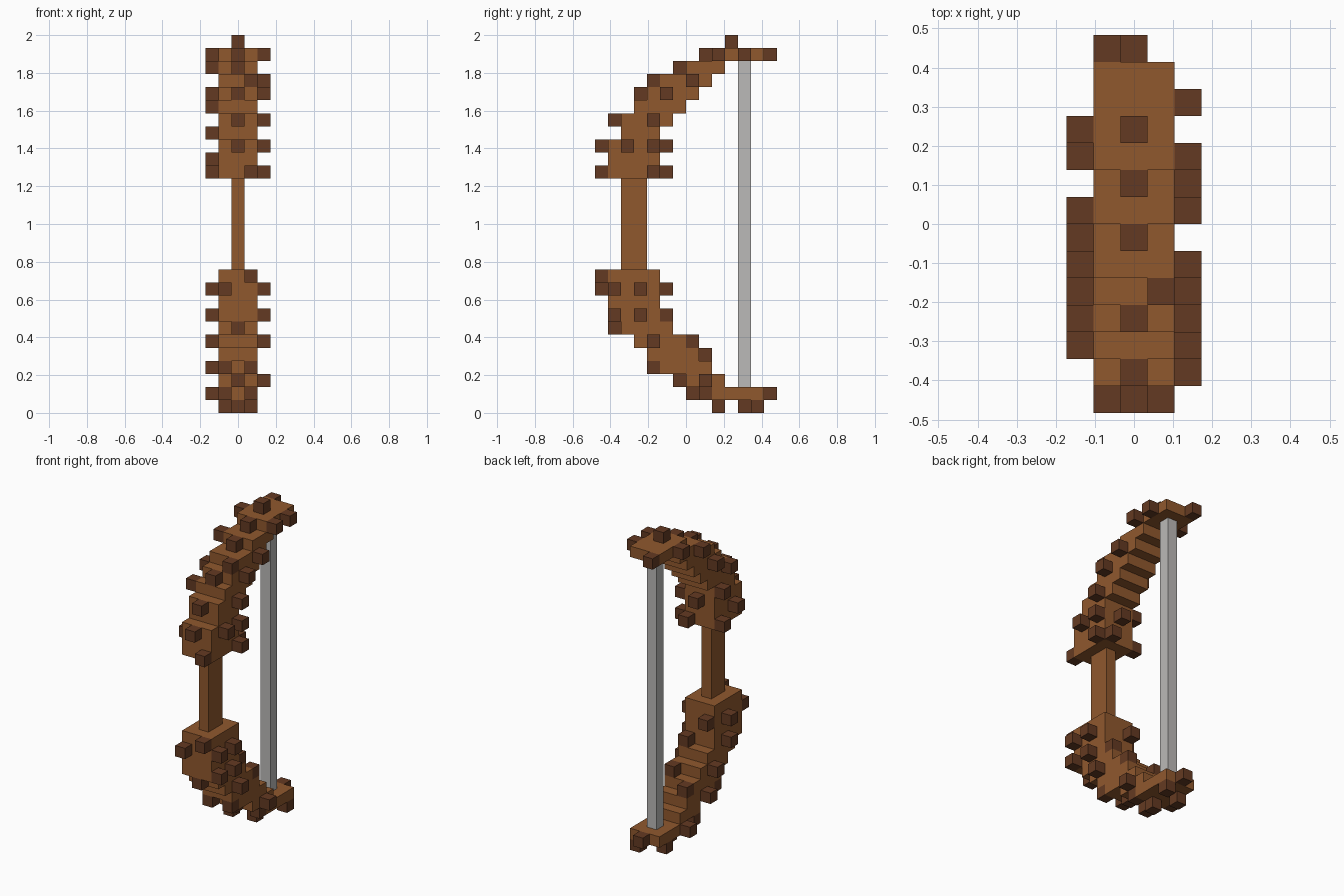
import bpy
import bmesh
from mathutils import Matrix, Vector

cube = bpy.data.objects.get("Cube")
if cube:
    bpy.data.objects.remove(cube, do_unlink=True)

UNIT = 2 / 29  # edge of one block
ORIGIN = Vector((-2.5, -7, 0))


def material(name, color):
    mat = bpy.data.materials.new(name)
    mat.use_nodes = True
    mat.diffuse_color = (*color, 1)
    mat.node_tree.nodes["Principled BSDF"].inputs["Base Color"].default_value = (*color, 1)
    return mat


wood = material("wood", (0.28, 0.098, 0.027))
bark = material("dark_bark", (0.127, 0.042, 0.016))
cord = material("grey_cord", (0.5, 0.49, 0.48))


def place(cell):
    return (Vector(cell) + ORIGIN) * UNIT


def finish(bm, name, mat):
    bmesh.ops.recalc_face_normals(bm, faces=bm.faces)
    mesh = bpy.data.meshes.new(name)
    bm.to_mesh(mesh)
    bm.free()
    mesh.materials.append(mat)
    obj = bpy.data.objects.new(name, mesh)
    bpy.context.collection.objects.link(obj)


def add_box(bm, cell, size=(1, 1, 1)):
    size = Vector(size)
    centre = place(Vector(cell) + size / 2)
    bmesh.ops.create_cube(bm, size=UNIT, matrix=Matrix.Translation(centre) @ Matrix.Diagonal((*size, 1)))


def bar(name, cell, size, mat):
    bm = bmesh.new()
    add_box(bm, cell, size)
    finish(bm, name, mat)


def limb(name, base, layers):
    """Stepped side profile, extruded across the width."""
    front, back = [], []
    for k, (near, far) in enumerate(layers, base):
        front += [(near, k), (near, k + 1)]
        back += [(far + 1, k), (far + 1, k + 1)]
    bm = bmesh.new()
    face = bm.faces.new([bm.verts.new(place((1, y, z))) for y, z in front + back[::-1]])
    extruded = bmesh.ops.extrude_face_region(bm, geom=[face])["geom"]
    moved = [v for v in extruded if isinstance(v, bmesh.types.BMVert)]
    bmesh.ops.translate(bm, verts=moved, vec=(3 * UNIT, 0, 0))
    bmesh.ops.remove_doubles(bm, verts=bm.verts, dist=UNIT / 100)
    finish(bm, name, wood)


def knobs(name, base, layers, front, back, left, right, loose):
    """Single blocks sticking out of a limb on each side."""
    cells = [(i, layers[k - base][0] - 1, k) for i, k in front]
    cells += [(i, layers[k - base][1] + 1, k) for i, k in back]
    cells += [(4, j, k) for j, k in left]
    cells += [(0, j, k) for j, k in right]
    bm = bmesh.new()
    for cell in cells + loose:
        add_box(bm, cell)
    finish(bm, name, bark)


# Limbs: front and back block of each layer, from the bottom up
upper = [(1, 4), (1, 4), (1, 4), (2, 4), (2, 5), (3, 6), (4, 7), (5, 8), (7, 9), (9, 12)]
lower = [(9, 12), (7, 9), (5, 8), (4, 7), (3, 6), (2, 5), (1, 4), (1, 4), (1, 4), (1, 4)]
limb("upper_limb", 18, upper)
limb("lower_limb", 1, lower)

# Knobs on the limbs
knobs("upper_knobs", 18, upper,
      front=[(2, 27), (2, 26), (3, 25), (2, 24), (2, 22), (2, 20), (3, 18)],
      back=[(1, 27), (2, 20), (3, 18)],
      left=[(11, 27), (9, 27), (7, 25), (5, 24), (4, 22), (4, 20), (2, 20), (4, 18)],
      right=[(10, 27), (7, 26), (5, 24), (3, 23), (4, 21), (2, 19), (4, 18)],
      loose=[(2, 10, 28)])
knobs("lower_knobs", 1, lower,
      front=[(3, 10), (1, 9), (2, 6), (1, 3), (3, 3), (2, 2), (3, 1)],
      back=[(1, 9), (3, 7), (3, 5), (1, 4), (2, 1)],
      left=[(1, 9), (3, 9), (1, 7), (3, 7), (4, 5), (8, 2)],
      right=[(3, 9), (3, 7), (5, 5), (6, 3), (9, 1)],
      loose=[(1, 7, 1), (2, 9, 0), (1, 11, 0), (3, 12, 0)])

# Grip and string
bar("grip", (2, 2, 11), (1, 2, 7), wood)
bar("string", (2, 11, 2), (1, 1, 25), cord)
